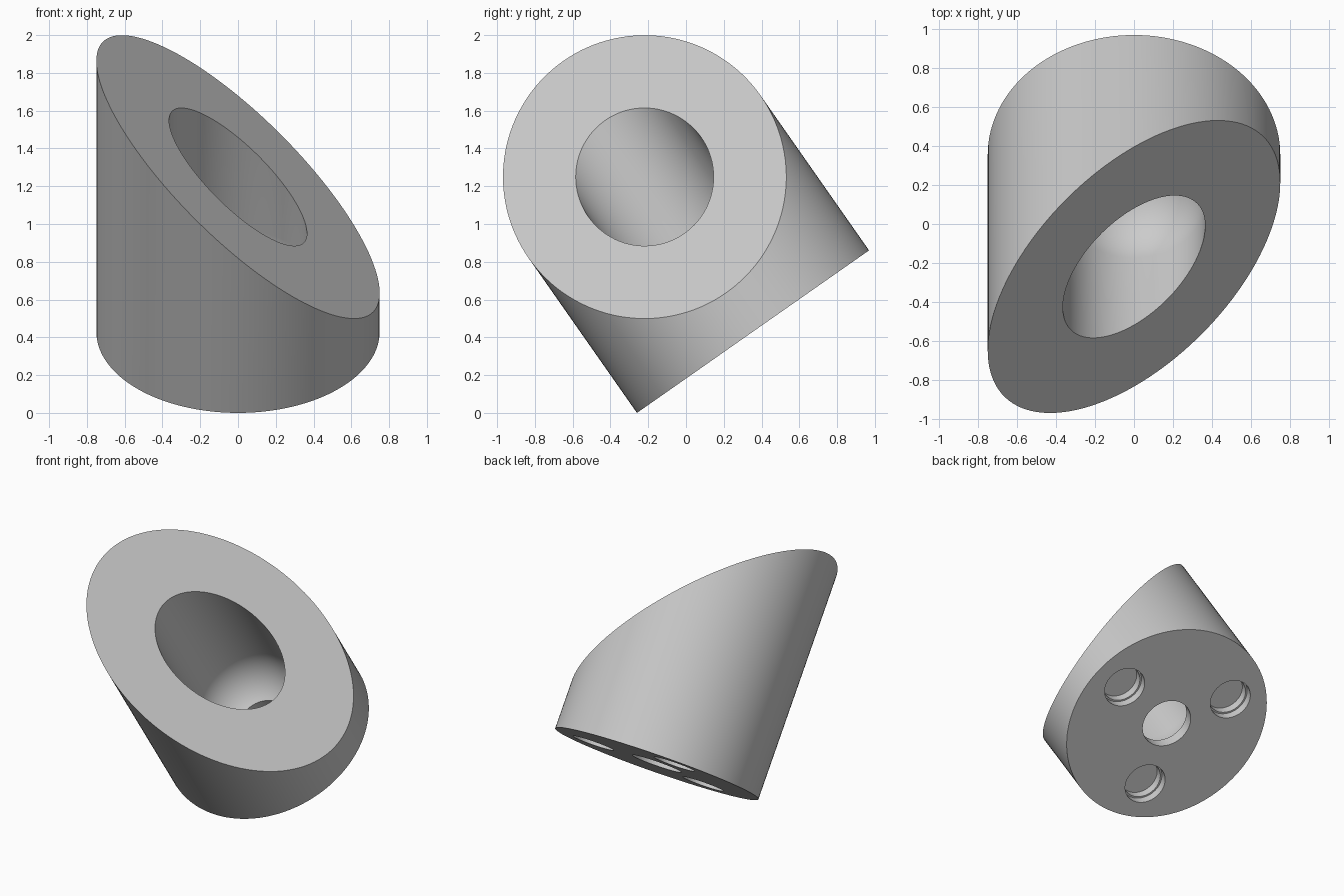
import bpy, bmesh
from math import sin, cos, asin, sqrt, radians, tau
from mathutils import Matrix, Vector

cube = bpy.data.objects.get("Cube")
if cube:
    bpy.data.objects.remove(cube)

RADIUS, LENGTH, TILT = 0.75, 1.0, radians(35)
BORE, DRAIN, BOWL_Z = 0.365, 0.18, 0.40
SEGMENTS = 128

grey = bpy.data.materials.new("light_grey")
grey.use_nodes = True
colour = (0.6, 0.6, 0.6, 1)
grey.diffuse_color = colour
grey.node_tree.nodes["Principled BSDF"].inputs["Base Color"].default_value = colour


def make_object(name, bm):
    mesh = bpy.data.meshes.new(name)
    bm.to_mesh(mesh)
    bm.free()
    mesh.materials.append(grey)
    obj = bpy.data.objects.new(name, mesh)
    bpy.context.collection.objects.link(obj)
    return obj


def lathe(name, profile, steps, centre=(0, 0)):
    """Revolve (radius, height) points about a vertical axis."""
    bm = bmesh.new()
    verts = [bm.verts.new((r, 0, z)) for r, z in profile]
    edges = [bm.edges.new(pair) for pair in zip(verts, verts[1:])]
    bmesh.ops.spin(bm, geom=verts + edges, cent=(0, 0, 0), axis=(0, 0, 1),
                   angle=tau, steps=steps)
    bmesh.ops.remove_doubles(bm, verts=bm.verts, dist=1e-5)
    bmesh.ops.recalc_face_normals(bm, faces=bm.faces)
    bmesh.ops.translate(bm, verts=bm.verts, vec=(*centre, 0))
    return make_object(name, bm)


# Cylinder body with its top sheared to a 45 degree slant
bm = bmesh.new()
bmesh.ops.create_cone(bm, cap_ends=True, segments=SEGMENTS, radius1=RADIUS,
                      radius2=RADIUS, depth=1)
for v in bm.verts:
    v.co.z = LENGTH - v.co.x if v.co.z > 0 else 0
body = make_object("slanted_body", bm)

# Round-bottomed bore, opening through a small hole in the base
start = asin(DRAIN / BORE)
quarter = tau / 4
bowl = []
for i in range(17):
    a = start + (quarter - start) * i / 16
    bowl.append((BORE * sin(a), BOWL_Z - BORE * cos(a)))
cutters = [lathe("bore_cutter",
                 [(0, -0.1), (DRAIN, -0.1)] + bowl + [(BORE, 1.7), (0, 1.7)], 96)]

# Three stepped blind holes around the base
for degrees in (15, 135, 255):
    a = radians(degrees)
    cutters.append(lathe("screw_hole_cutter",
                         [(0, -0.1), (0.15, -0.1), (0.15, 0.06), (0.138, 0.06),
                          (0.138, 0.12), (0, 0.12)],
                         48, (0.485 * cos(a), 0.485 * sin(a))))

bpy.ops.object.select_all(action='DESELECT')
bpy.context.view_layer.objects.active = body
body.select_set(True)
for cutter in cutters:
    cutter.hide_render = True
    mod = body.modifiers.new("cut", 'BOOLEAN')
    mod.operation = 'DIFFERENCE'
    mod.solver = 'EXACT'
    mod.object = cutter
    bpy.ops.object.modifier_apply(modifier=mod.name)
    bpy.data.objects.remove(cutter)

# Lean the body so that it rests on its lower edge
offset = Vector((0, (LENGTH * sin(TILT) + RADIUS - RADIUS * cos(TILT)) / 2,
                 RADIUS * sin(TILT)))
body.data.transform(Matrix.Translation(offset) @ Matrix.Rotation(TILT, 4, 'X'))
body.data.update()
bpy.ops.object.shade_smooth_by_angle(angle=radians(30))
